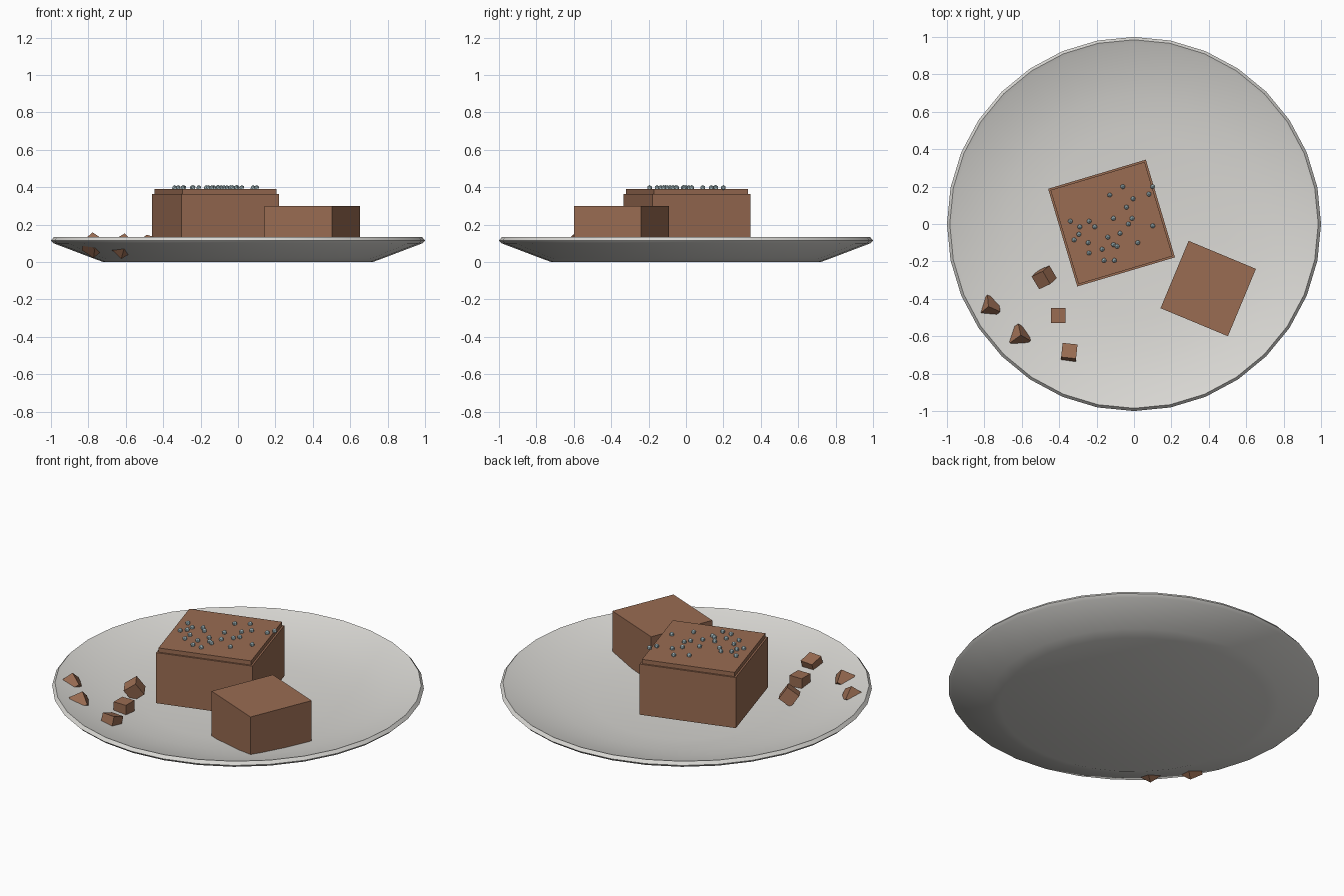
import bpy, bmesh, math
from mathutils import Matrix, Vector, Euler

if "Cube" in bpy.data.objects:
    bpy.data.objects.remove(bpy.data.objects["Cube"])


def material(name, rgb):
    m = bpy.data.materials.new(name)
    m.diffuse_color = (*rgb, 1)
    m.use_nodes = True
    m.node_tree.nodes["Principled BSDF"].inputs["Base Color"].default_value = m.diffuse_color
    return m


CERAMIC = material("pale_ceramic", (0.70, 0.69, 0.66))
BROWN = material("brownie_brown", (0.32, 0.15, 0.085))
SALT = material("pale_blue_sprinkle", (0.52, 0.68, 0.72))


def finish(name, bm, mat, smooth=None):
    bmesh.ops.recalc_face_normals(bm, faces=bm.faces)
    mesh = bpy.data.meshes.new(name)
    bm.to_mesh(mesh)
    bm.free()
    mesh.materials.append(mat)
    ob = bpy.data.objects.new(name, mesh)
    bpy.context.collection.objects.link(ob)
    if smooth:
        bpy.ops.object.select_all(action='DESELECT')
        ob.select_set(True)
        bpy.context.view_layer.objects.active = ob
        bpy.ops.object.shade_smooth_by_angle(angle=math.radians(smooth))
    return ob


def block(name, center, size, rot=(0, 0, 0)):
    bm = bmesh.new()
    euler = Euler([math.radians(a) for a in rot])
    bmesh.ops.create_cube(bm, size=1, matrix=Matrix.LocRotScale(
        Vector(center), euler, Vector(size)))
    return finish(name, bm, BROWN)


# Plate: closed profile (radius, height) spun around z
profile = [(0, 0), (0.72, 0), (0.78, 0.022), (0.985, 0.10), (1.0, 0.115),
           (0.985, 0.133), (0.965, 0.125), (0.80, 0.08), (0.69, 0.06),
           (0.50, 0.035), (0, 0.03)]
bm = bmesh.new()
verts = [bm.verts.new((r, 0, z)) for r, z in profile]
edges = [bm.edges.new(pair) for pair in zip(verts, verts[1:])]
bmesh.ops.spin(bm, geom=verts + edges, cent=(0, 0, 0), axis=(0, 0, 1),
               angle=2 * math.pi, steps=32)
bmesh.ops.remove_doubles(bm, verts=bm.verts, dist=1e-4)
finish("plate", bm, CERAMIC, 40)

# Large brownie with a thin crust slab, and a smaller plain one
block("large_brownie", (-0.12, 0.005, 0.215), (0.545, 0.545, 0.30), (0, 0, 16.6))
block("brownie_crust", (-0.12, 0.005, 0.375), (0.525, 0.525, 0.03), (0, 0, 16.6))
block("small_brownie", (0.397, -0.345, 0.165), (0.39, 0.39, 0.27), (0, 0, -22.6))

# Loose crumbs, tumbled and partly sunk into the plate
crumbs = [((-0.48, -0.285, 0.085), (10, -35, 25)),
          ((-0.405, -0.49, 0.07), (0, 0, 0)),
          ((-0.347, -0.69, 0.08), (-18, 0, -6)),
          ((-0.615, -0.60, 0.085), (35, 40, -30)),
          ((-0.775, -0.445, 0.09), (40, -35, 40))]
for i, (pos, rot) in enumerate(crumbs):
    block(f"crumb_{i + 1}", pos, (0.08, 0.08, 0.08), rot)

# Sprinkles scattered over the crust
spots = [(-.06, .20), (.10, .20), (-.13, .155), (.08, .16), (-.005, .135),
         (-.04, .09), (-.34, .015), (-.24, .015), (-.11, .03), (-.01, .03),
         (-.29, -.015), (-.21, -.015), (-.295, -.055), (-.075, -.05),
         (.10, -.01), (-.32, -.085), (-.14, -.07), (-.11, -.11), (.02, -.10),
         (-.245, -.10), (-.24, -.155), (-.17, -.135), (-.09, -.12),
         (-.16, -.195), (-.105, -.195), (-.03, 0)]
bm = bmesh.new()
for x, y in spots:
    bmesh.ops.create_icosphere(bm, subdivisions=1, radius=0.014,
                               matrix=Matrix.Translation((x, y, 0.398)))
finish("sprinkles", bm, SALT)
